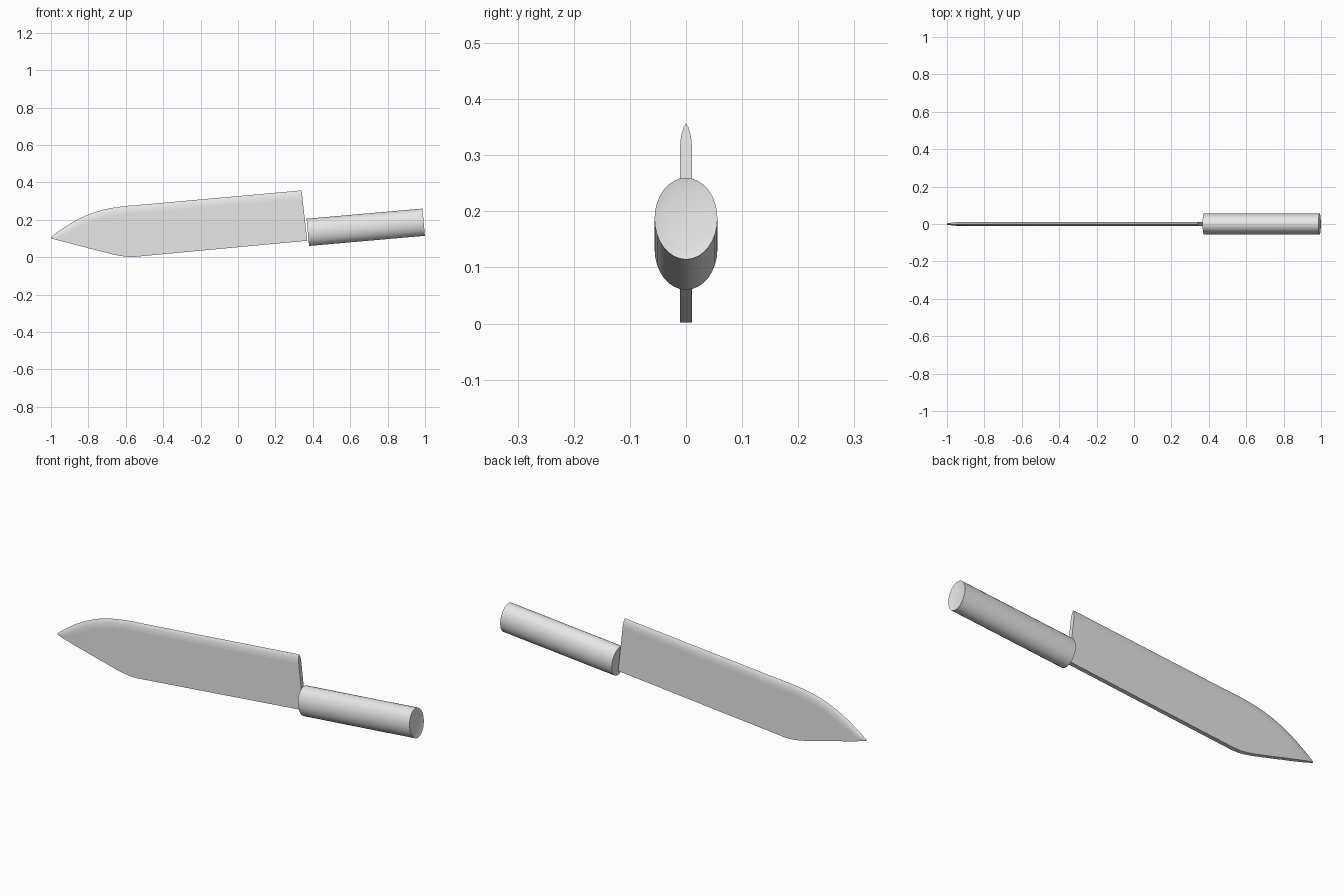
import bpy
import bmesh
from math import radians
from mathutils import Matrix

cube = bpy.data.objects.get("Cube")
if cube:
    bpy.data.objects.remove(cube, do_unlink=True)

GREY = (0.8, 0.8, 0.8, 1)
mat = bpy.data.materials.new("plain grey")
mat.use_nodes = True
mat.diffuse_color = GREY
mat.node_tree.nodes["Principled BSDF"].inputs["Base Color"].default_value = GREY


def finish(bm, name):
    """Turn a bmesh into a smooth-shaded object with sharp edges kept."""
    bmesh.ops.recalc_face_normals(bm, faces=bm.faces)
    mesh = bpy.data.meshes.new(name)
    bm.to_mesh(mesh)
    bm.free()
    mesh.materials.append(mat)
    obj = bpy.data.objects.new(name, mesh)
    bpy.context.collection.objects.link(obj)
    bpy.ops.object.select_all(action='DESELECT')
    obj.select_set(True)
    bpy.context.view_layer.objects.active = obj
    bpy.ops.object.shade_smooth_by_angle(angle=radians(30))
    return obj


# Blade stations along its length: x, lower z, upper z
HALF = 0.0105
TAPER = 0.042
STATIONS = [
    (-1.0, 0.1, 0.106), (-0.96, 0.09, 0.138), (-0.9, 0.074, 0.178),
    (-0.84, 0.059, 0.211), (-0.78, 0.043, 0.236), (-0.72, 0.028, 0.254),
    (-0.67, 0.015, 0.264), (-0.63, 0.007, 0.27), (-0.59, 0.002, 0.275),
    (-0.55, 0.002, 0.278), (-0.5, 0.007, 0.282), (0.37, 0.088, 0.357),
]
# Rounded grind of the cutting edge: taper left to the edge, share of thickness
GRIND = [(1.1, 1), (1, 1), (0.7, 0.92), (0.4, 0.7), (0.18, 0.42)]


def blade_section(bm, x, low, high, lean):
    """One closed cross-section, leaning back towards the tip as it rises."""
    tall = high - low
    taper = min(TAPER, tall * 0.6)
    half = HALF * min(1, 0.3 + tall * 12)
    side = [(low, half)] + [(high - taper * f, half * w) for f, w in GRIND]
    ring = side + [(high, 0)] + [(z, -y) for z, y in reversed(side)]
    return [bm.verts.new((x - lean * (z - low) / tall, y, z)) for z, y in ring]


bm = bmesh.new()
last = len(STATIONS) - 1
rings = [blade_section(bm, *s, 0.03 if i == last else 0)
         for i, s in enumerate(STATIONS)]
for a, b in zip(rings, rings[1:]):
    for i in range(len(a)):
        j = (i + 1) % len(a)
        bm.faces.new((a[i], a[j], b[j], b[i]))
bm.faces.new(rings[0])
bm.faces.new(rings[-1])
finish(bm, "blade")

# Oval handle, tilted up towards its end, with a shallow dished butt
bm = bmesh.new()
bmesh.ops.create_cone(bm, cap_ends=True, segments=32, radius1=1, radius2=1, depth=1)
bm.transform(Matrix.Translation((0.683, 0, 0.16))
             @ Matrix.Rotation(radians(85), 4, 'Y')
             @ Matrix.Diagonal((0.073, 0.056, 0.622, 1)))
bm.normal_update()
butt = [f for f in bm.faces if f.normal.x > 0.9]
bmesh.ops.inset_region(bm, faces=butt, thickness=0.016, depth=-0.004)
finish(bm, "handle")
